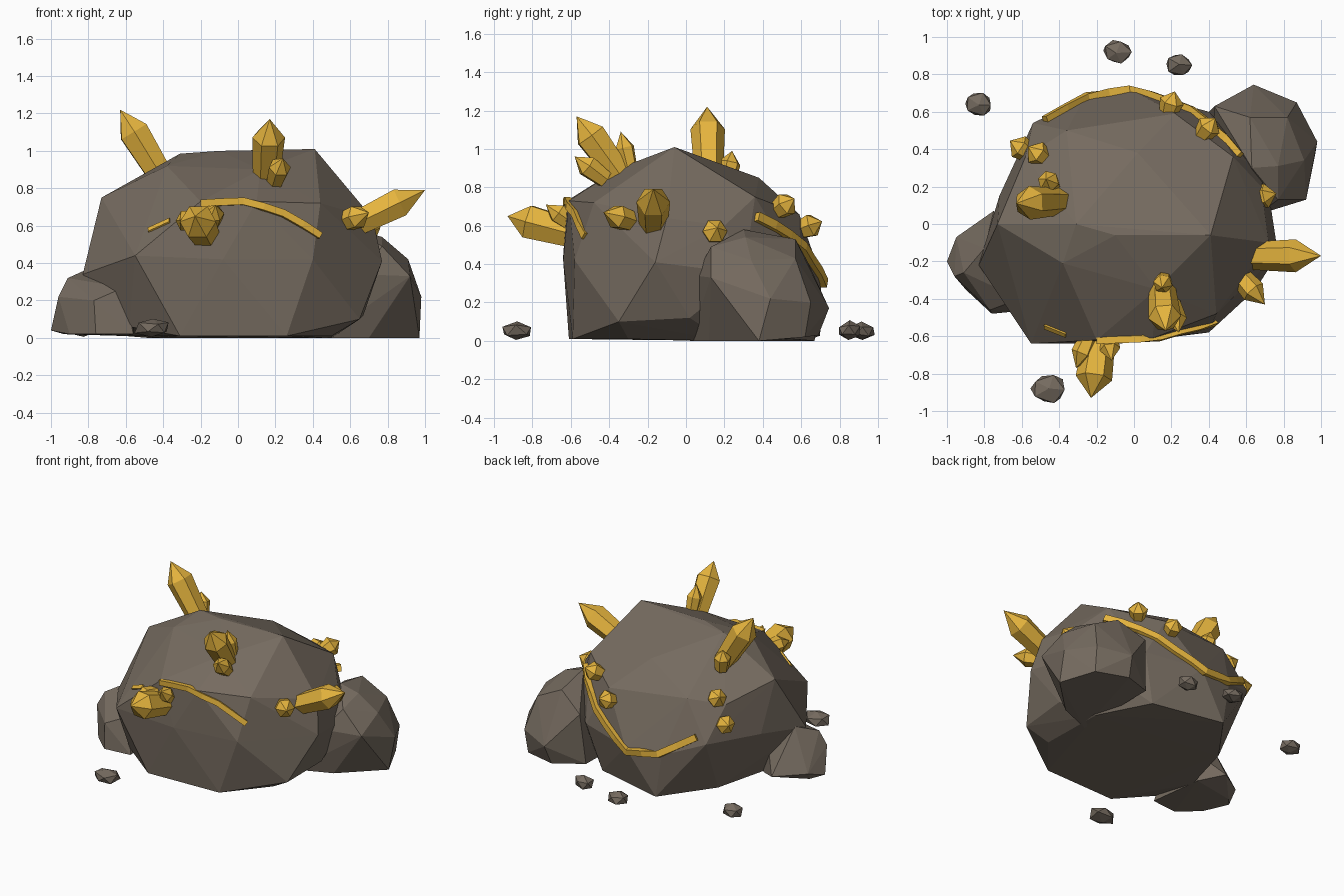
import bpy, bmesh, math, random
from mathutils import Vector
from mathutils.bvhtree import BVHTree

if "Cube" in bpy.data.objects:
    bpy.data.objects.remove(bpy.data.objects["Cube"])

random.seed(4)


def material(name, rgb):
    m = bpy.data.materials.new(name)
    m.diffuse_color = (*rgb, 1)
    m.use_nodes = True
    m.node_tree.nodes["Principled BSDF"].inputs["Base Color"].default_value = m.diffuse_color
    return m


ROCK = material("rock_brown_grey", (0.178, 0.146, 0.115))
GOLD = material("crystal_gold", (0.79, 0.46, 0.048))


def add_mesh(name, bm, mat):
    bmesh.ops.recalc_face_normals(bm, faces=bm.faces)
    me = bpy.data.meshes.new(name)
    bm.to_mesh(me)
    me.materials.append(mat)
    ob = bpy.data.objects.new(name, me)
    bpy.context.collection.objects.link(ob)
    return ob


def hull(name, pts):
    """Faceted stone: convex hull of a few corner points."""
    bm = bmesh.new()
    for p in pts:
        bm.verts.new(p)
    bmesh.ops.convex_hull(bm, input=bm.verts)
    inner = [v for v in bm.verts if not v.link_faces]
    bmesh.ops.delete(bm, geom=inner, context='VERTS')
    tree = BVHTree.FromBMesh(bm)
    add_mesh(name, bm, ROCK)
    bm.free()
    return tree


def crystal(name, base, tip, r, shoulder=0.7, sides=6, taper=0.8):
    """Prism with a pointed end, running from base to tip."""
    base, tip = Vector(base), Vector(tip)
    axis = tip - base
    q = axis.to_track_quat('Z', 'Y')
    bm = bmesh.new()
    rings = []
    for t, rad in ((0, r * taper), (shoulder, r)):
        rings.append([bm.verts.new(base + axis * t + q @ Vector(
            (rad * math.cos(a), rad * math.sin(a), 0)))
            for a in (math.tau * i / sides for i in range(sides))])
    top = bm.verts.new(tip)
    bm.faces.new(rings[0][::-1])
    for i in range(sides):
        j = (i + 1) % sides
        bm.faces.new((rings[0][i], rings[0][j], rings[1][j], rings[1][i]))
        bm.faces.new((rings[1][i], rings[1][j], top))
    add_mesh(name, bm, GOLD)
    bm.free()


def nugget(name, c, r):
    """Small stubby crystal, pointing away from the boulder."""
    c = Vector(c)
    out = Vector((c.x, c.y, c.z - 0.35)).normalized()
    crystal(name, c - out * r * 1.2, c + out * r * 1.0, r, 0.6, 6, 0.7)


def vein(name, pts, tree, w=0.018, lift=0.028):
    """Angular gold seam laid over the boulder surface."""
    bm = bmesh.new()
    rings = []
    pts = [Vector(p) for p in pts]
    path = []
    for a, b in zip(pts, pts[1:]):
        path += [a, (a + b) / 2]
    path.append(pts[-1])
    snapped = [tree.find_nearest(p)[:2] for p in path]
    for i, (loc, nor) in enumerate(snapped):
        d = snapped[min(i + 1, len(path) - 1)][0] - snapped[max(i - 1, 0)][0]
        side = d.cross(nor).normalized() * w
        rings.append([bm.verts.new(loc + o) for o in (
            side - nor * 0.015, side + nor * lift * 0.8,
            -side + nor * lift, -side - nor * 0.015)])
    for a, b in zip(rings, rings[1:]):
        for i in range(4):
            j = (i + 1) % 4
            bm.faces.new((a[i], a[j], b[j], b[i]))
    bm.faces.new(rings[0])
    bm.faces.new(rings[-1])
    add_mesh(name, bm, GOLD)
    bm.free()


# Main boulder
boulder = hull("main_boulder", [
    (-.31, -.61, .01), (.26, -.59, .01), (.5, -.3, .01), (.5, .2, 0),
    (.3, .55, .01), (-.22, .67, 0), (-.48, .31, 0), (-.6, -.1, .01),
    (-.58, -.44, .06), (.65, -.35, .1), (.67, .02, .12),
    (-.55, -.64, .44), (-.08, -.64, .42), (.4, -.58, .42), (.77, -.16, .41),
    (.7, .3, .35), (.4, .6, .35), (0, .71, .32), (-.27, .67, .32),
    (-.54, .54, .42), (-.72, .15, .4), (-.83, -.22, .34),
    (-.2, -.62, .73), (.1, -.61, .73), (.44, -.48, .72), (.72, -.1, .64),
    (.68, .2, .6), (-.73, 0, .75), (-.58, .36, .66), (-.36, .5, .7),
    (.22, .59, .66), (.53, .36, .75), (.02, .38, .85), (.12, -.35, .9),
    (-.38, -.21, .92), (-.31, 0, .985), (-.1, -.06, 1.0), (.41, -.06, 1.01)])

# Side boulders
hull("right_boulder", [
    (.45, .02, 0), (.7, .12, 0), (.97, .38, 0), (.86, .62, .02),
    (.62, .69, .03), (.4, .6, .05), (.66, .05, .34), (.92, .13, .33),
    (.98, .44, .22), (.64, .745, .17), (.87, .65, .2), (.91, .34, .42),
    (.77, .31, .54), (.77, .13, .49), (.63, .3, .58), (.62, .57, .53),
    (.82, .57, .43), (.43, .63, .42)])
hull("left_boulder", [
    (-1, -.2, .04), (-.9, -.35, .02), (-.76, -.48, .02), (-.56, -.46, .02),
    (-.6, -.05, .01), (-.93, -.12, .02), (-.75, .07, .06), (-.95, -.07, .08),
    (-.96, -.28, .22), (-.91, -.26, .32), (-.8, -.13, .37),
    (-.61, -.4, .27), (-.77, -.46, .2), (-.55, -.15, .33)])

# Loose pebbles
for i, (x, y, r) in enumerate(((-.46, -.88, .1), (-.83, .64, .078),
                               (-.09, .92, .08), (.24, .85, .073))):
    bm = bmesh.new()
    bmesh.ops.create_icosphere(bm, subdivisions=1, radius=1)
    pts = [Vector((x + v.co.x * r, y + v.co.y * r * .85, .053 + v.co.z * .052))
           + Vector([random.uniform(-.08, .08) * r for _ in range(3)])
           for v in bm.verts]
    bm.free()
    hull(f"pebble_{i + 1}", [(p.x, p.y, max(p.z, .005)) for p in pts])

# Large crystals
crystal("left_crystal", (-.39, .12, .83), (-.63, .11, 1.22), .09)
crystal("right_crystal", (.55, -.17, .57), (1.0, -.17, .79), .088)
crystal("front_crystal", (-.17, -.52, .54), (-.23, -.93, .65), .098, .74)
crystal("upper_crystal", (.15, -.33, .84), (.17, -.57, 1.17), .088)

# Companion crystals
crystal("left_small_crystal", (-.44, .21, .83), (-.47, .24, .99), .058, .6)
crystal("right_small_crystal", (.54, -.25, .61), (.7, -.43, .67), .066, .62)
crystal("front_small_crystal_1", (-.14, -.58, .6), (-.12, -.73, .71), .055, .6)
crystal("front_small_crystal_2", (-.23, -.58, .62), (-.31, -.77, .63), .06, .6)
crystal("upper_small_crystal_1", (.16, -.29, .88), (.15, -.34, 1.09), .052, .6)
crystal("upper_small_crystal_2", (.2, -.42, .84), (.24, -.58, .96), .06, .6)

# Stubby crystals around the back and sides
for i, p in enumerate(((-.52, .38, .7), (-.61, .41, .54), (.2, .65, .6),
                       (.4, .52, .71), (.7, .15, .57))):
    nugget(f"stub_crystal_{i + 1}", p, .066)

# Gold veins
vein("front_vein", [(-.2, -.64, .72), (.03, -.64, .735), (.25, -.6, .67),
                    (.46, -.55, .55)], boulder, .019, .022)
vein("front_vein_shard", [(-.49, -.56, .59), (-.37, -.6, .635)], boulder,
     .014, .012)
vein("back_vein", [(.58, .38, .65), (.42, .57, .56), (.2, .68, .42),
                   (-.02, .73, .3), (-.25, .69, .33), (-.48, .57, .47)],
     boulder, .023, .034)
